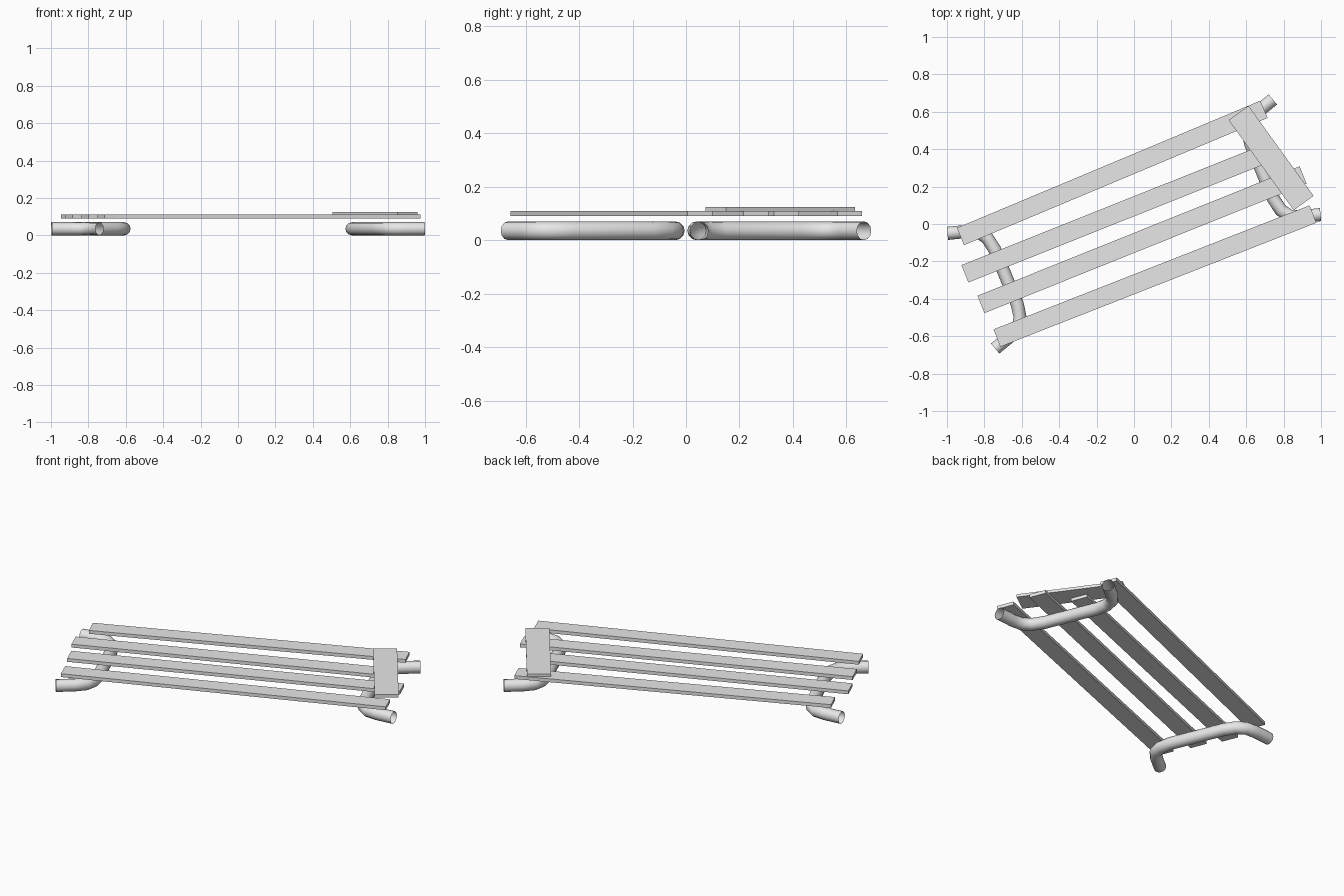
import bpy, math
from mathutils import Vector

cube = bpy.data.objects.get("Cube")
if cube:
    bpy.data.objects.remove(cube, do_unlink=True)


def make_material(name, color):
    mat = bpy.data.materials.new(name)
    mat.use_nodes = True
    mat.diffuse_color = color
    mat.node_tree.nodes["Principled BSDF"].inputs["Base Color"].default_value = color
    return mat


grey = make_material("light grey", (0.8, 0.8, 0.8, 1))


def board(name, start, end, width, bottom, top):
    """Flat board whose centre line runs from start to end."""
    a, b = Vector(start), Vector(end)
    run, mid = b - a, (a + b) / 2
    bpy.ops.mesh.primitive_cube_add(size=1, location=(mid.x, mid.y, (bottom + top) / 2))
    ob = bpy.context.object
    ob.name = name
    ob.scale = (run.length, width, top - bottom)
    ob.rotation_euler.z = math.atan2(run.y, run.x)
    ob.data.materials.append(grey)


def leg(name, side):
    """Open bent tube; side = -1 for the right end, 1 for the left end."""
    half = [(0, .333), (.10, .303), (.155, .277), (.187, .23), (.2, .16)]
    path = half + [(n, -c) for n, c in reversed(half)]
    mid = Vector((-.87, -.358))
    inward, along = Vector((.924, .383)), Vector((.383, -.924))
    curve = bpy.data.curves.new(name, 'CURVE')
    curve.dimensions = '3D'
    curve.bevel_depth = .035
    curve.bevel_resolution = 4
    spline = curve.splines.new('POLY')
    spline.points.add(len(path) - 1)
    for point, (n, c) in zip(spline.points, path):
        p = (mid + inward * n + along * c) * -side
        point.co = (p.x, p.y, .035, 1)
    ob = bpy.data.objects.new(name, curve)
    bpy.context.collection.objects.link(ob)
    bpy.ops.object.select_all(action='DESELECT')
    ob.select_set(True)
    bpy.context.view_layer.objects.active = ob
    bpy.ops.object.convert(target='MESH')
    ob = bpy.context.object
    ob.name = name
    ob.data.materials.clear()
    ob.data.materials.append(grey)
    bpy.ops.object.shade_smooth_by_angle(angle=math.radians(40))


# Bent tube legs
leg("right_leg", -1)
leg("left_leg", 1)

# Long slats, back to front
slats = [
    ("back_slat", (-.928, -.067), (.695, .613)),
    ("inner_back_slat", (-.904, -.266), (.705, .376)),
    ("inner_front_slat", (-.818, -.430), (.904, .262)),
    ("front_slat", (-.733, -.610), (.957, .053)),
]
for name, start, end in slats:
    board(name, start, end, .1, .09, .11)

# Loose board lying across the slats
board("cross_board", (.559, .594), (.907, .112), .131, .108, .125)
